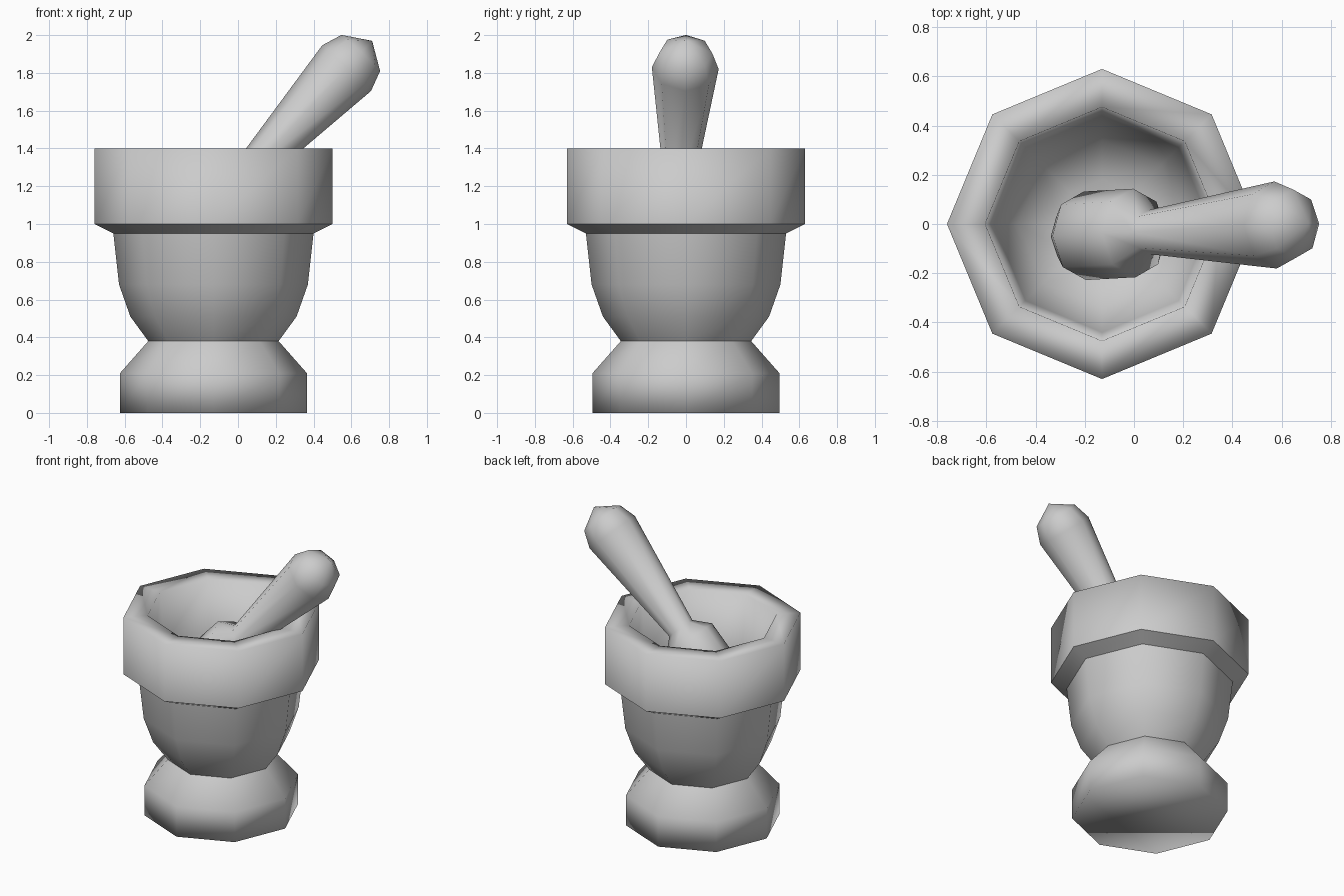
import bpy, bmesh, math
from mathutils import Matrix, Vector

SIDES = 8

cube = bpy.data.objects.get("Cube")
if cube:
    bpy.data.objects.remove(cube, do_unlink=True)

stone = bpy.data.materials.new("grey_stone")
stone.use_nodes = True
grey = (0.6, 0.6, 0.6, 1)
stone.diffuse_color = grey
stone.node_tree.nodes["Principled BSDF"].inputs["Base Color"].default_value = grey


def lathe(name, profile, matrix, sharp=()):
    """Sweep (radius, height) points round the local z axis; radius 0 makes a tip."""
    bm = bmesh.new()
    rings = []
    for r, z in profile:
        count = SIDES if r else 1
        rings.append([bm.verts.new((r * math.cos(i * math.tau / SIDES),
                                    r * math.sin(i * math.tau / SIDES), z))
                      for i in range(count)])
    for a, b in zip(rings, rings[1:]):
        for i in range(SIDES):
            j = (i + 1) % SIDES
            if len(a) == 1:
                bm.faces.new((a[0], b[j], b[i]))
            elif len(b) == 1:
                bm.faces.new((a[i], a[j], b[0]))
            else:
                bm.faces.new((a[i], a[j], b[j], b[i]))
    # Flat ends where the profile stops short of the axis
    for ring in (rings[0], rings[-1]):
        if len(ring) > 1:
            bm.faces.new(ring)
    bmesh.ops.recalc_face_normals(bm, faces=bm.faces)
    for face in bm.faces:
        face.smooth = True
    # Hard creases round chosen rings
    for k in sharp:
        for i in range(SIDES):
            edge = bm.edges.get((rings[k][i], rings[k][(i + 1) % SIDES]))
            edge.smooth = False
    mesh = bpy.data.meshes.new(name)
    bm.to_mesh(mesh)
    bm.free()
    mesh.materials.append(stone)
    obj = bpy.data.objects.new(name, mesh)
    obj.matrix_world = matrix
    bpy.context.collection.objects.link(obj)
    return obj


# Mortar: foot, cup, thick rim and hollow
mortar = [(0.495, 0), (0.495, 0.21), (0.345, 0.38),
          (0.44, 0.51), (0.5, 0.68), (0.53, 0.95),
          (0.63, 1.0), (0.63, 1.4), (0.475, 1.4),
          (0.44, 1.05), (0.34, 0.82), (0.18, 0.75)]
lathe("mortar", mortar, Matrix.Translation((-0.13, 0, 0)), sharp=(2, 5, 6))

# Pestle: grinding head, tapered handle and rounded knob, leaning to the side
knob = Vector((0.575, -0.004, 1.825))
neck = Vector((0.063, -0.033, 1.277))
axis = (knob - neck).normalized()
side = axis.cross(Vector((1, 0, -1))).normalized()
across = side.cross(axis)
lean = Matrix((across, side, axis)).transposed().to_4x4()
length = (knob - neck).length
pestle = [(0, -0.5), (0.11, -0.47), (0.18, -0.385), (0.18, -0.09), (0.09, 0),
          (0.177, length), (0.14, length + 0.11), (0, length + 0.198)]
lathe("pestle", pestle, Matrix.Translation(neck) @ lean)
